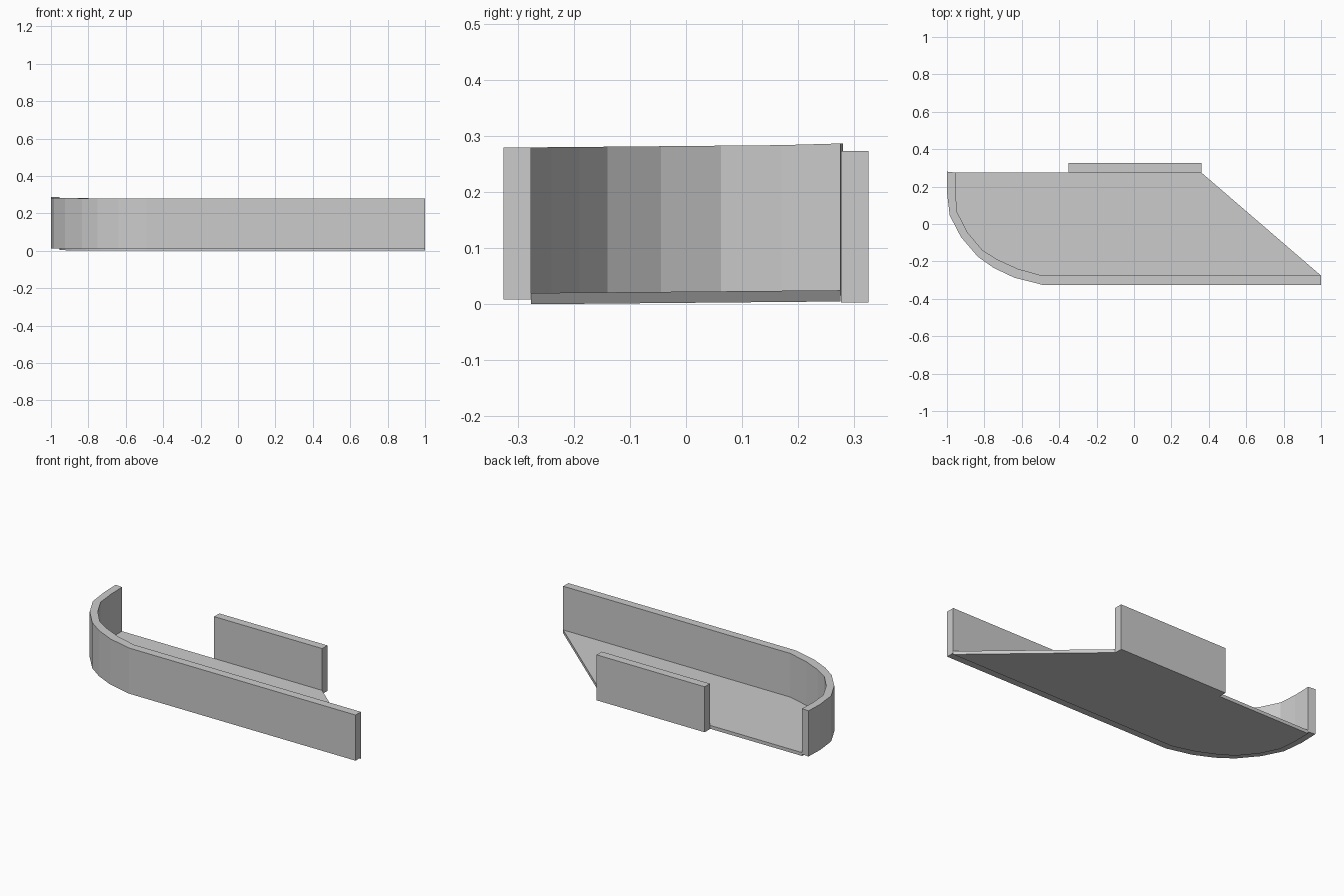
import bpy

if "Cube" in bpy.data.objects:
    bpy.data.objects.remove(bpy.data.objects["Cube"])

TILT = 0.009  # the tray rises slightly towards the back


def prism(name, outline, bottom, top, tilt=0.0, end_lift=0.0):
    """Extrude a counter-clockwise plan outline, following a slight tilt."""
    n = len(outline)

    def level(x, y, z):
        lift = end_lift if (y > 0.27 and x < -0.9) else 0.0
        return (x, y, z + tilt * y + lift)

    verts = [level(x, y, bottom) for x, y in outline]
    verts += [level(x, y, top) for x, y in outline]
    faces = [tuple(reversed(range(n))), tuple(range(n, 2 * n))]
    faces += [(i, (i + 1) % n, n + (i + 1) % n, n + i) for i in range(n)]
    mesh = bpy.data.meshes.new(name)
    mesh.from_pydata(verts, [], faces)
    mesh.update()
    obj = bpy.data.objects.new(name, mesh)
    bpy.context.collection.objects.link(obj)
    return obj


# Inner and outer plan lines of the curved wall, from back left to front right
inner = [(-0.955, 0.275), (-0.955, 0.17), (-0.945, 0.062), (-0.89, -0.045),
         (-0.81, -0.14), (-0.73, -0.19), (-0.62, -0.24), (-0.49, -0.276),
         (1.0, -0.276)]
outer = [(-1.0, 0.28), (-1.0, 0.17), (-0.985, 0.045), (-0.925, -0.07),
         (-0.835, -0.175), (-0.75, -0.235), (-0.64, -0.287), (-0.49, -0.325),
         (1.0, -0.325)]

# Floor plate with a slanted right side
prism("floor", inner + [(0.36, 0.275)], 0.0025, 0.0225, TILT)

# Front wall that curves round the left end
prism("curved_wall", outer + inner[::-1], 0.011, 0.282, TILT, 0.002)

# Short straight wall along the back
prism("back_wall", [(-0.35, 0.276), (0.36, 0.276), (0.36, 0.325), (-0.35, 0.325)],
      0.003, 0.273)
